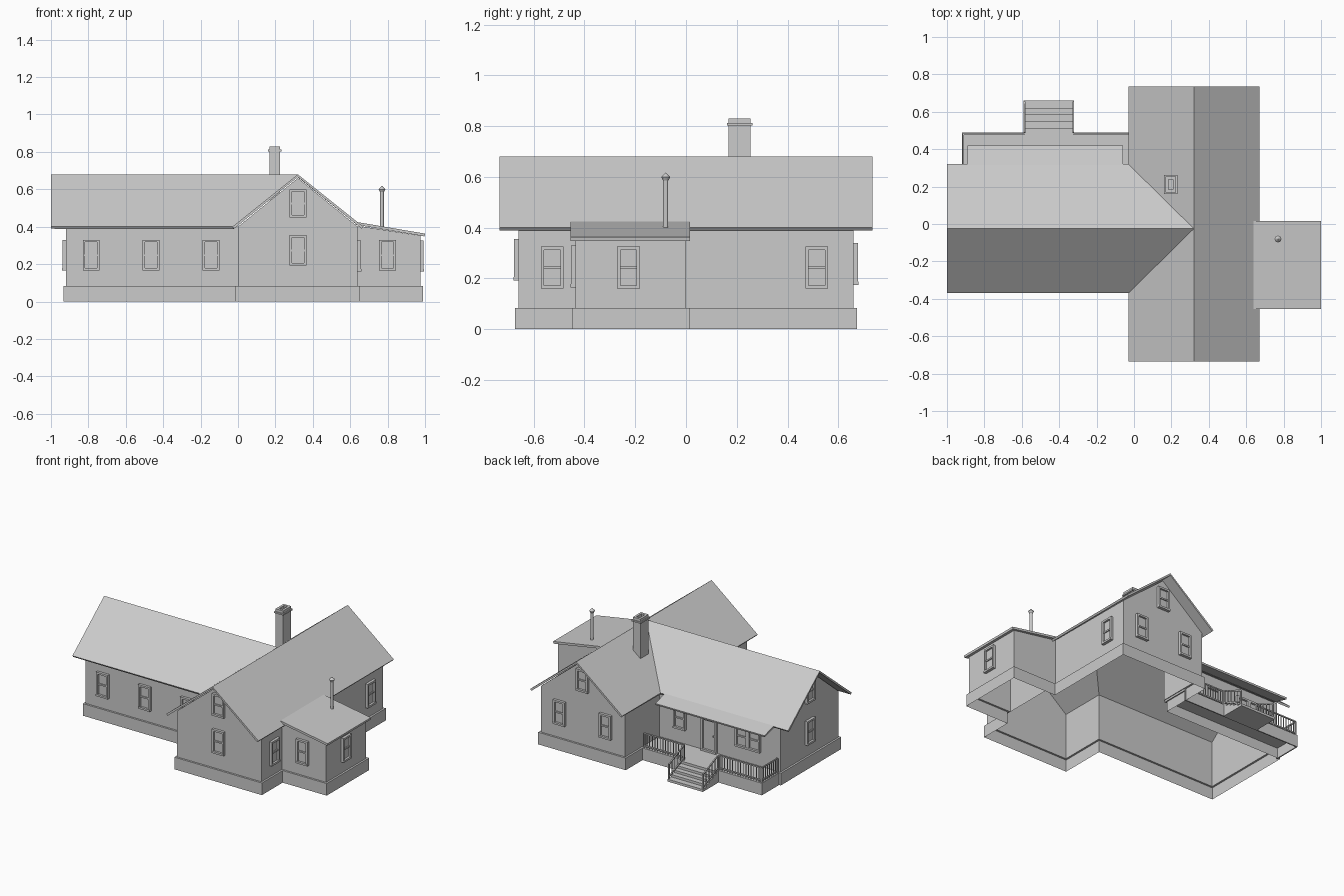
import bpy, bmesh
from mathutils import Vector, Matrix

if "Cube" in bpy.data.objects:
    bpy.data.objects.remove(bpy.data.objects["Cube"])


def finish(name, bm, fix=True):
    if fix:
        bmesh.ops.recalc_face_normals(bm, faces=bm.faces[:])
    me = bpy.data.meshes.new(name)
    bm.to_mesh(me)
    bm.free()
    ob = bpy.data.objects.new(name, me)
    bpy.context.collection.objects.link(ob)
    return ob


def add_box(bm, a, b):
    a, b = Vector(a), Vector(b)
    size = [max(abs(v), 1e-4) for v in b - a]
    bmesh.ops.create_cube(bm, size=1, matrix=Matrix.Translation((a + b) / 2) @ Matrix.Diagonal((*size, 1)))


def add_beam(bm, p, q, t):
    p, q = Vector(p), Vector(q)
    d = q - p
    m = Matrix.Translation((p + q) / 2) @ d.to_track_quat('Z', 'Y').to_matrix().to_4x4()
    bmesh.ops.create_cube(bm, size=1, matrix=m @ Matrix.Diagonal((t, t, d.length, 1)))


def add_face(bm, pts):
    return bm.faces.new([bm.verts.new(p) for p in pts])


def roof(name, panels, t):
    """Panels seen from above become one slab of thickness t."""
    bm = bmesh.new()
    for pts in panels:
        f = add_face(bm, pts)
        f.normal_update()
        if f.normal.z < 0:
            f.normal_flip()
    bmesh.ops.remove_doubles(bm, verts=bm.verts[:], dist=1e-4)
    ob = finish(name, bm, False)
    mod = ob.modifiers.new("thickness", 'SOLIDIFY')
    mod.thickness, mod.offset = t, -1
    return ob


# Footprint of the walls, counter-clockwise: x, y, wall top
plan = [(0, -.66, .4), (.64, -.66, .4), (.64, -.435, .405), (.975, -.435, .352),
        (.975, 0, .352), (.64, 0, .405), (.64, .66, .4), (0, .66, .4),
        (0, .29, .4), (-.92, .29, .4), (-.92, -.34, .4), (0, -.34, .4)]
BASE, n = .083, len(plan)


def offset_corner(i, d):
    p, c, q = (Vector(plan[j % n][:2]) for j in (i - 1, i, i + 1))
    e, f = (c - p).normalized(), (q - c).normalized()
    return c + d * (Vector((e.y, -e.x)) + Vector((f.y, -f.x)))


# Walls with gables, open underneath
bm = bmesh.new()
for i in range(n):
    (x, y, h), (u, v, k) = plan[i], plan[(i + 1) % n]
    add_face(bm, [(x, y, BASE), (u, v, BASE), (u, v, k), (x, y, h)])
add_face(bm, [(.64, -.435, BASE), (.64, 0, BASE), (.64, 0, .4), (.64, -.435, .4)])
for y in (-.66, .66):
    add_face(bm, [(0, y, .4), (.64, y, .4), (.32, y, .66)])
add_face(bm, [(-.92, .29, .4), (-.92, -.34, .4), (-.92, -.025, .66)])
finish("walls", bm)

# Foundation skirt with a small ledge
bm = bmesh.new()
for i in range(n):
    a, b = offset_corner(i, .013), offset_corner(i + 1, .013)
    c, d = plan[i], plan[(i + 1) % n]
    add_face(bm, [(*a, 0), (*b, 0), (*b, BASE), (*a, BASE)])
    add_face(bm, [(*a, BASE), (*b, BASE), (d[0], d[1], BASE), (c[0], c[1], BASE)])
finish("foundation", bm)

# Crossing gable roofs meeting in two valleys
E, R = .4, .68
hub = (.32, -.025, R)
roof("main_roof", [
    [(.32, -.735, R), (.67, -.735, E), (.67, .735, E), (.32, .735, R), hub],
    [(.32, -.735, R), hub, (-.03, -.37, E), (-.03, -.735, E)],
    [hub, (.32, .735, R), (-.03, .735, E), (-.03, .32, E)],
    [(-1, -.025, R), (-1, -.37, E), (-.03, -.37, E), hub],
    [(-1, -.025, R), hub, (-.03, .32, E), (-1, .32, E)]], .014)
roof("annex_roof", [[(.63, -.455, .426), (1, -.455, .363), (1, .015, .363), (.63, .015, .426)]], .015)
roof("porch_awning", [[(-.89, .29, .41), (-.06, .29, .41), (-.06, .42, .375), (-.89, .42, .375)]], .012)


# Framed sash windows and the door
def opening(name, axis, wall, sign, c, z0, z1, w=.09, door=False):
    bm = bmesh.new()
    h, t, zm = w / 2, .013, (z0 + z1) / 2
    parts = [(-h, -h + t, 0, .018, z0, z1), (h - t, h, 0, .018, z0, z1),
             (-h, h, 0, .018, z1 - t, z1), (-h, h, 0, .02, z0, z0 + t),
             (-h + t, h - t, 0, .005, z0 + t, z1 - t)]
    if door:
        parts.append((-h + .02, -h + .027, .005, .014, zm - .005, zm + .005))
    else:
        parts.append((-h, h, 0, .012, zm - .005, zm + .005))
    if w > .15:
        parts.append((-t, t, 0, .018, z0, z1))
    for u0, u1, d0, d1, a, b in parts:
        p, q = wall + sign * d0, wall + sign * d1
        if axis == 'y':
            add_box(bm, (c + u0, p, a), (c + u1, q, b))
        else:
            add_box(bm, (p, c + u0, a), (q, c + u1, b))
    finish(name, bm)


for i, x in enumerate((-.785, -.465, -.145)):
    opening(f"front_window_{i}", 'y', -.34, -1, x, .165, .33)
opening("front_gable_window_low", 'y', -.66, -1, .32, .192, .355)
opening("front_gable_window_high", 'y', -.66, -1, .32, .45, .60)
opening("annex_front_window", 'y', -.435, -1, .80, .165, .33)
opening("annex_side_window", 'x', .975, 1, -.227, .16, .325)
for i, y in enumerate((-.527, .515)):
    opening(f"side_window_{i}", 'x', .64, 1, y, .16, .325)
for i, x in enumerate((.145, .495)):
    opening(f"back_gable_window_{i}", 'y', .66, 1, x, .175, .34)
opening("back_gable_window_high", 'y', .66, 1, .32, .45, .60)
opening("end_window_low", 'x', -.92, -1, -.025, .165, .33)
opening("end_window_high", 'x', -.92, -1, -.025, .45, .60)
opening("porch_window", 'y', .29, 1, -.16, .18, .33)
opening("porch_double_window", 'y', .29, 1, -.68, .18, .33, w=.19)
opening("porch_door", 'y', .29, 1, -.385, BASE, .31, w=.115, door=True)

# Porch deck with skirt boards
bm = bmesh.new()
add_box(bm, (-.92, .29, .07), (-.005, .49, BASE))
add_box(bm, (-.92, .482, 0), (-.005, .49, .07))
add_box(bm, (-.92, .29, 0), (-.912, .482, .07))
finish("porch_deck", bm)

# Porch steps: one stepped profile pulled along x
ys = [.66, .62, .585, .55, .51]
prof = [(.49, 0), (.66, 0)]
for i, y in enumerate(ys):
    prof += [(y, BASE * i / 5), (y, BASE * (i + 1) / 5)]
prof = prof[:2] + prof[3:] + [(.49, BASE)]
bm = bmesh.new()
f = add_face(bm, [(-.59, y, z) for y, z in prof])
g = bmesh.ops.extrude_face_region(bm, geom=[f])
bmesh.ops.translate(bm, vec=(.27, 0, 0), verts=[v for v in g['geom'] if isinstance(v, bmesh.types.BMVert)])
finish("porch_steps", bm)


# Railings with balusters
def railing(name, p, q, count, h=.1):
    bm = bmesh.new()
    p, q, up = Vector(p), Vector(q), Vector((0, 0, 1))
    for z in (.015, h):
        add_beam(bm, p + up * z, q + up * z, .008)
    for i in range(count + 1):
        a = p.lerp(q, i / count)
        add_beam(bm, a, a + up * h, .009 if i in (0, count) else .004)
    finish(name, bm)


railing("porch_rail_left", (-.912, .48, BASE), (-.59, .48, BASE), 16)
railing("porch_rail_right", (-.32, .48, BASE), (-.02, .48, BASE), 15)
railing("porch_rail_end", (-.912, .31, BASE), (-.912, .48, BASE), 8)
for side, x in (("left", -.585), ("right", -.325)):
    railing("step_rail_" + side, (x, .49, BASE), (x, .65, .015), 5)

# Hollow chimney with a collar
bm = bmesh.new()
X0, X1, Y0, Y1, t = .168, .225, .168, .255, .016
for g, z0, z1 in ((0, .54, .83), (.007, .802, .812)):
    add_box(bm, (X0 - g, Y0 - g, z0), (X0 + t, Y1 + g, z1))
    add_box(bm, (X1 - t, Y0 - g, z0), (X1 + g, Y1 + g, z1))
    add_box(bm, (X0 + t, Y0 - g, z0), (X1 - t, Y0 + t, z1))
    add_box(bm, (X0 + t, Y1 - t, z0), (X1 - t, Y1 + g, z1))
add_box(bm, (X0 + t, Y0 + t, .79), (X1 - t, Y1 - t, .80))
finish("chimney", bm)

# Stove pipe with a pointed cap
bm = bmesh.new()
for r0, r1, z0, z1 in ((.01, .01, .39, .592), (.01, .018, .585, .6), (.018, 0, .6, .618)):
    bmesh.ops.create_cone(bm, cap_ends=True, segments=12, radius1=r0, radius2=r1, depth=z1 - z0,
                          matrix=Matrix.Translation((.77, -.08, (z0 + z1) / 2)))
finish("stove_pipe", bm)
